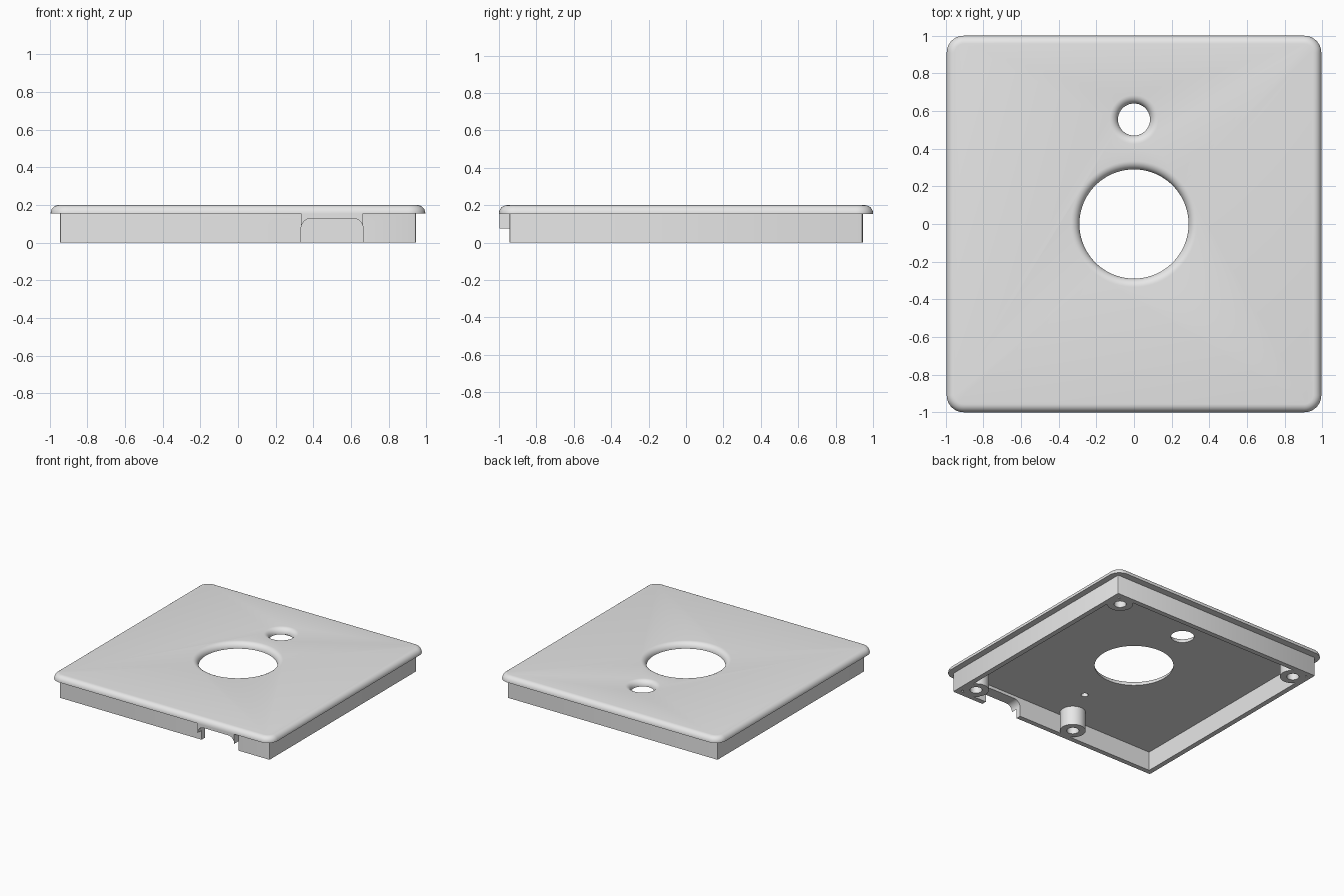
import bpy, bmesh
from math import sin, cos, pi
from mathutils import Vector

cube = bpy.data.objects.get("Cube")
if cube:
    bpy.data.objects.remove(cube, do_unlink=True)

grey = bpy.data.materials.new("light_grey")
grey.use_nodes = True
grey.diffuse_color = (0.8, 0.8, 0.8, 1)
grey.node_tree.nodes["Principled BSDF"].inputs["Base Color"].default_value = (0.8, 0.8, 0.8, 1)

TOP, UNDER, FILLET = 0.2, 0.154, 0.045


def finish(name, bm):
    bmesh.ops.recalc_face_normals(bm, faces=bm.faces)
    mesh = bpy.data.meshes.new(name)
    bm.to_mesh(mesh)
    bm.free()
    mesh.materials.append(grey)
    obj = bpy.data.objects.new(name, mesh)
    bpy.context.collection.objects.link(obj)
    return obj


def box_bm(x, y, z0, z1):
    """Box centred on the z axis with half sizes x and y."""
    bm = bmesh.new()
    bmesh.ops.create_cube(bm, size=2)
    for v in bm.verts:
        v.co = (v.co.x * x, v.co.y * y, z1 if v.co.z > 0 else z0)
    return bm


def round_uprights(bm, radius, segments):
    edges = [e for e in bm.edges if abs(e.verts[0].co.z - e.verts[1].co.z) > 0.01]
    bmesh.ops.bevel(bm, geom=edges, offset=radius, segments=segments, profile=0.5, affect='EDGES')


def lathe(name, profile, loc, steps=64):
    bm = bmesh.new()
    verts = [bm.verts.new((r, 0, z)) for r, z in profile]
    edges = [bm.edges.new(pair) for pair in zip(verts, verts[1:])]
    bmesh.ops.spin(bm, geom=verts + edges, cent=(0, 0, 0), axis=(0, 0, 1),
                   angle=2 * pi, steps=steps, use_merge=True)
    bmesh.ops.remove_doubles(bm, verts=bm.verts, dist=1e-5)
    bmesh.ops.translate(bm, verts=bm.verts, vec=(loc[0], loc[1], 0))
    return finish(name, bm)


def prism(name, outline, y0, y1):
    """Extrude an (x, z) outline along y."""
    bm = bmesh.new()
    face = bm.faces.new([bm.verts.new((x, y0, z)) for x, z in outline])
    ext = bmesh.ops.extrude_face_region(bm, geom=[face])["geom"]
    bmesh.ops.translate(bm, verts=[g for g in ext if isinstance(g, bmesh.types.BMVert)],
                        vec=Vector((0, y1 - y0, 0)))
    return finish(name, bm)


def cut(obj, cutter):
    cutter.hide_render = True
    mod = obj.modifiers.new("cut", 'BOOLEAN')
    mod.object, mod.operation, mod.solver = cutter, 'DIFFERENCE', 'EXACT'
    bpy.context.view_layer.objects.active = obj
    bpy.ops.object.modifier_apply(modifier=mod.name)
    bpy.data.objects.remove(cutter, do_unlink=True)


# Cover plate with rounded corners and a rolled top edge
bm = box_bm(0.995, 1, UNDER, TOP)
round_uprights(bm, 0.09, 10)
rim = [e for e in bm.edges if all(v.co.z > TOP - 0.001 for v in e.verts)]
bmesh.ops.bevel(bm, geom=rim, offset=FILLET - 0.002, segments=6, profile=0.5, affect='EDGES')
plate = finish("cover_plate", bm)

# Main and small openings with a filleted top lip
for radius, y in ((0.29, 0), (0.085, 0.555)):
    arc = [(radius + FILLET * (1 - cos(a)), TOP - FILLET + FILLET * sin(a))
           for a in (i * pi / 16 for i in range(9))]
    lip = radius + FILLET
    cut(plate, lathe("opening_cutter", [(0, 0.1), (radius, 0.1)] + arc + [(lip, 0.25), (0, 0.25)], (0, y), 80))

# Small blind hole in the underside
cut(plate, lathe("pilot_cutter", [(0, 0.1), (0.026, 0.1), (0.026, 0.185), (0, 0.185)], (0, -0.565), 24))

# Skirt wall below the plate
bm = box_bm(0.945, 0.945, 0, UNDER + 0.004)
round_uprights(bm, 0.01, 2)
skirt = finish("skirt_wall", bm)
cut(skirt, finish("inside_cutter", box_bm(0.905, 0.905, -0.1, 0.3)))

# Arched cable notch in the front wall
X0, X1, R, CROWN = 0.335, 0.665, 0.055, 0.13
angles = [i * pi / 16 for i in range(9)]
arch = [(X0 + R - R * cos(a), CROWN - R + R * sin(a)) for a in angles]
arch += [(X1 - R + R * cos(a), CROWN - R + R * sin(a)) for a in reversed(angles)]
cut(skirt, prism("notch_cutter", [(X0, -0.1)] + arch + [(X1, -0.1)], -1.1, -0.8))

# Hood over the notch, flush with the plate edge
hood = prism("notch_hood", arch + [(X1, UNDER + 0.002), (X0, UNDER + 0.002)], -0.998, -0.906)

# Screw bosses with blind holes
boss_profile = [(0, 0.12), (0.045, 0.12), (0.045, 0), (0.095, 0), (0.095, 0.165), (0, 0.165)]
spots = {"back_left": (0.83, 0.83), "back_right": (-0.83, 0.83),
         "front_left": (0.83, -0.82), "front_middle": (-0.1, -0.82)}
bosses = [lathe("screw_boss_" + k, boss_profile, p, 40) for k, p in spots.items()]

# Smooth curved surfaces, keep hard edges
for obj in [plate, skirt, hood] + bosses:
    bpy.ops.object.select_all(action='DESELECT')
    obj.select_set(True)
    bpy.context.view_layer.objects.active = obj
    bpy.ops.object.shade_smooth_by_angle(angle=pi / 6)
